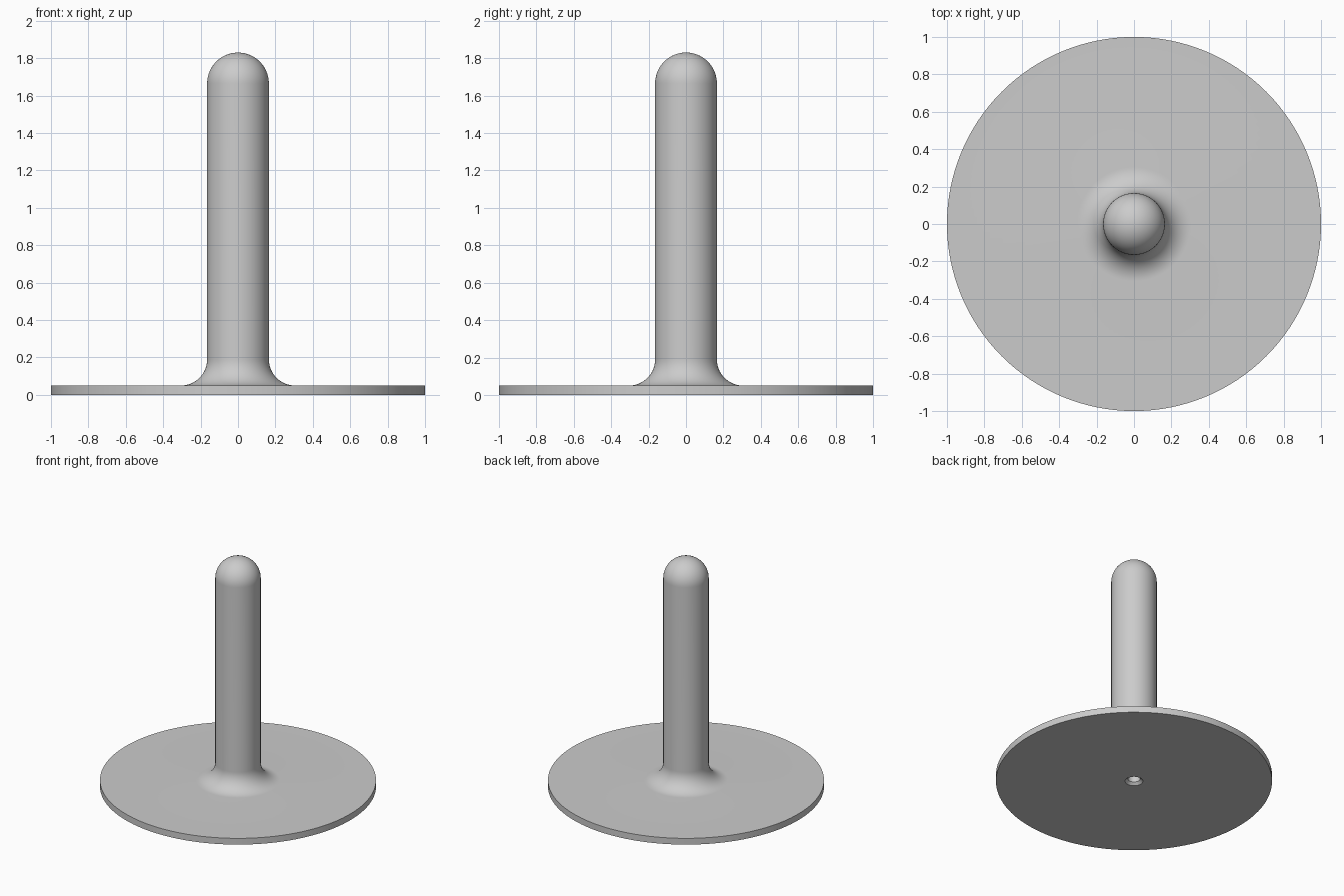
import bpy, bmesh, math
from mathutils import Vector, Matrix

if "Cube" in bpy.data.objects:
    bpy.data.objects.remove(bpy.data.objects["Cube"], do_unlink=True)

# Plain grey material
grey = bpy.data.materials.new("light_grey")
grey.use_nodes = True
colour = (0.6, 0.6, 0.6, 1)
grey.diffuse_color = colour
grey.node_tree.nodes["Principled BSDF"].inputs["Base Color"].default_value = colour

PLATE_R, PLATE_H = 1.0, 0.05
ROD_R, TOP = 0.165, 1.83
FILLET = 0.14
SINK_R, HOLE_R, SINK_H, HOLE_H = 0.065, 0.045, 0.02, 0.4


def arc(cx, cz, radius, start, end, steps):
    """Points (r, z) along an arc, angles in degrees."""
    angles = [math.radians(start + (end - start) * i / steps) for i in range(steps + 1)]
    return [(cx + radius * math.cos(a), cz + radius * math.sin(a)) for a in angles]


# Half section: blind screw hole, base plate, fillet, rod and domed tip
profile = [(0, HOLE_H), (HOLE_R, HOLE_H), (HOLE_R, SINK_H), (SINK_R, 0),
           (PLATE_R, 0), (PLATE_R, PLATE_H)]
profile += arc(ROD_R + FILLET, PLATE_H + FILLET, FILLET, 270, 180, 16)
profile += arc(0, TOP - ROD_R, ROD_R, 0, 90, 20)
profile[-1] = (0, TOP)

# Revolve the section about the z axis
bm = bmesh.new()
verts = [bm.verts.new((r, 0, z)) for r, z in profile]
edges = [bm.edges.new(pair) for pair in zip(verts, verts[1:])]
bmesh.ops.spin(bm, geom=verts + edges, cent=(0, 0, 0), axis=(0, 0, 1),
               angle=math.tau, steps=128, use_merge=True)
bmesh.ops.remove_doubles(bm, verts=bm.verts, dist=0.0001)
bmesh.ops.recalc_face_normals(bm, faces=bm.faces)
mesh = bpy.data.meshes.new("rod_stand")
bm.to_mesh(mesh)
bm.free()
mesh.materials.append(grey)
stand = bpy.data.objects.new("rod_stand", mesh)
bpy.context.collection.objects.link(stand)

# Smooth curves, sharp rims
bpy.ops.object.select_all(action='DESELECT')
stand.select_set(True)
bpy.context.view_layer.objects.active = stand
bpy.ops.object.shade_smooth_by_angle(angle=math.radians(30))
